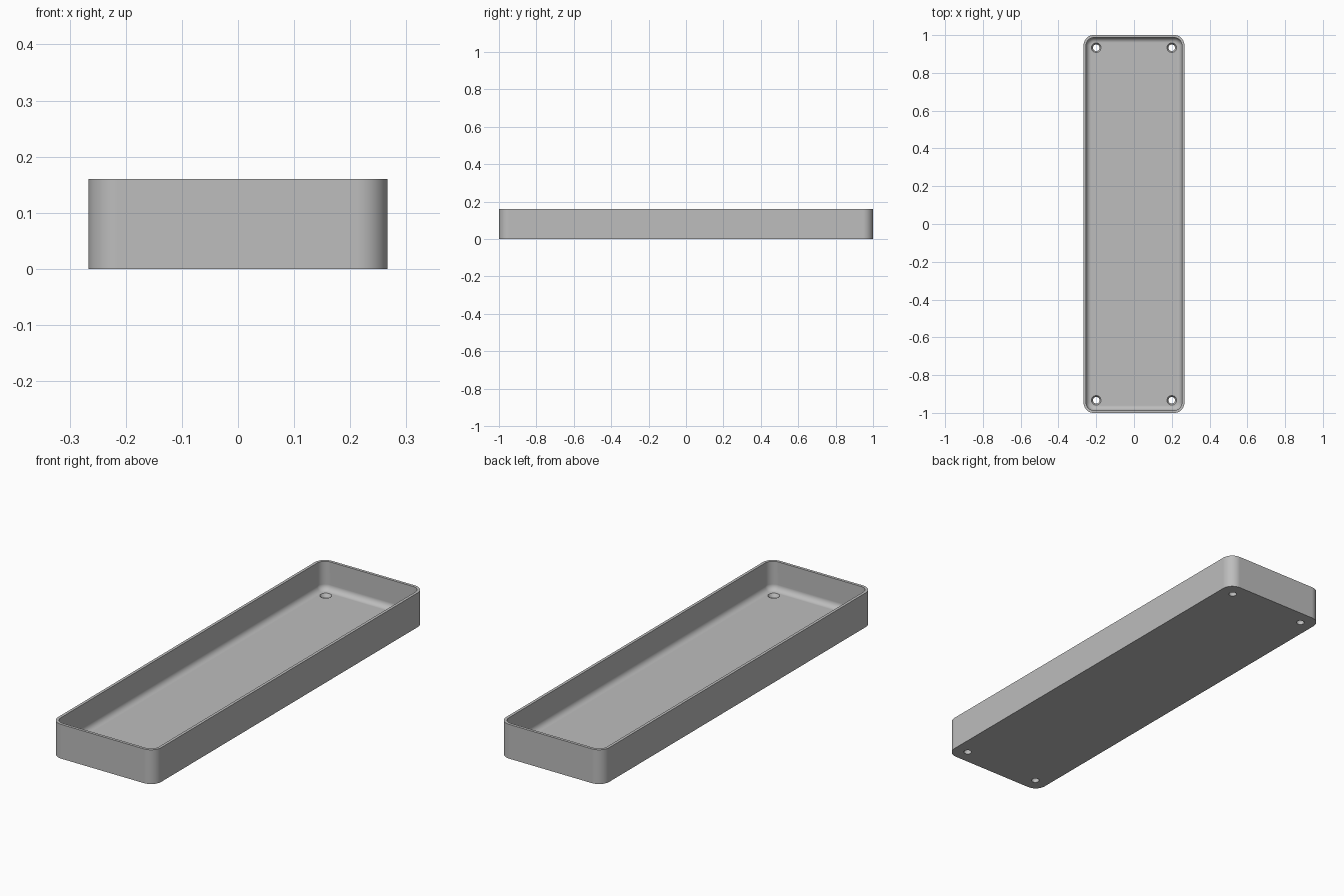
import bpy, bmesh
from math import sin, cos, pi

cube = bpy.data.objects.get("Cube")
if cube:
    bpy.data.objects.remove(cube, do_unlink=True)

MM = 2 / 150                      # one millimetre in model units
WIDTH, LENGTH, HEIGHT = 40 * MM, 150 * MM, 12 * MM
CORNER, WALL, FLOOR, FILLET = 4 * MM, 1 * MM, 2 * MM, 2 * MM
CORNER_STEPS, FILLET_STEPS, HOLE_SIDES = 10, 8, 32

grey = bpy.data.materials.new("plain grey")
grey.use_nodes = True
colour = (0.51, 0.51, 0.51, 1)
grey.diffuse_color = colour
grey.node_tree.nodes["Principled BSDF"].inputs["Base Color"].default_value = colour


def rounded_ring(inset, z):
    """Rounded rectangle outline, moved inwards from the outer wall."""
    r = CORNER - inset
    points = []
    for quarter, (sx, sy) in enumerate([(1, 1), (-1, 1), (-1, -1), (1, -1)]):
        cx, cy = sx * (WIDTH / 2 - CORNER), sy * (LENGTH / 2 - CORNER)
        for i in range(CORNER_STEPS + 1):
            a = (quarter + i / CORNER_STEPS) * pi / 2
            points.append((cx + r * cos(a), cy + r * sin(a), z))
    return points


def circle_ring(x, y, r, z):
    turns = [2 * pi * i / HOLE_SIDES for i in range(HOLE_SIDES)]
    return [(x + r * cos(a), y + r * sin(a), z) for a in turns]


def loft(name, rings):
    """Closed solid through a stack of matching rings."""
    bm = bmesh.new()
    loops = [[bm.verts.new(p) for p in ring] for ring in rings]
    n = len(loops[0])
    for low, high in zip(loops, loops[1:]):
        for i in range(n):
            j = (i + 1) % n
            bm.faces.new((low[i], low[j], high[j], high[i]))
    bm.faces.new(loops[0][::-1])
    bm.faces.new(loops[-1])
    bmesh.ops.recalc_face_normals(bm, faces=bm.faces[:])
    mesh = bpy.data.meshes.new(name)
    bm.to_mesh(mesh)
    bm.free()
    obj = bpy.data.objects.new(name, mesh)
    bpy.context.collection.objects.link(obj)
    mesh.materials.append(grey)
    return obj


# Tray shell: outer wall, rim, inner wall, then the fillet down to the floor
rings = [rounded_ring(0, 0), rounded_ring(0, HEIGHT), rounded_ring(WALL, HEIGHT)]
for i in range(FILLET_STEPS + 1):
    t = i / FILLET_STEPS * pi / 2
    rings.append(rounded_ring(WALL + FILLET * (1 - cos(t)), FLOOR + FILLET * (1 - sin(t))))
tray = loft("tray", rings)
bpy.ops.object.select_all(action="DESELECT")
tray.select_set(True)
bpy.context.view_layer.objects.active = tray

# Countersunk screw holes in the four corners
hole_profile = [(1.3, -1), (1.3, 1), (1.9, 2), (1.9, 3)]
for sx in (-1, 1):
    for sy in (-1, 1):
        x, y = sx * 15 * MM, sy * 70 * MM
        cutter = loft("hole_cutter", [circle_ring(x, y, r * MM, z * MM) for r, z in hole_profile])
        cutter.hide_render = True
        cut = tray.modifiers.new("screw_hole", "BOOLEAN")
        cut.operation, cut.solver, cut.object = "DIFFERENCE", "EXACT", cutter
        bpy.ops.object.modifier_apply(modifier=cut.name)
        bpy.data.objects.remove(cutter, do_unlink=True)

# Smooth corners and fillet, crisp rim and base
bpy.ops.object.shade_smooth_by_angle(angle=pi / 6)
weighted = tray.modifiers.new("flat_faces", "WEIGHTED_NORMAL")
weighted.keep_sharp = True
